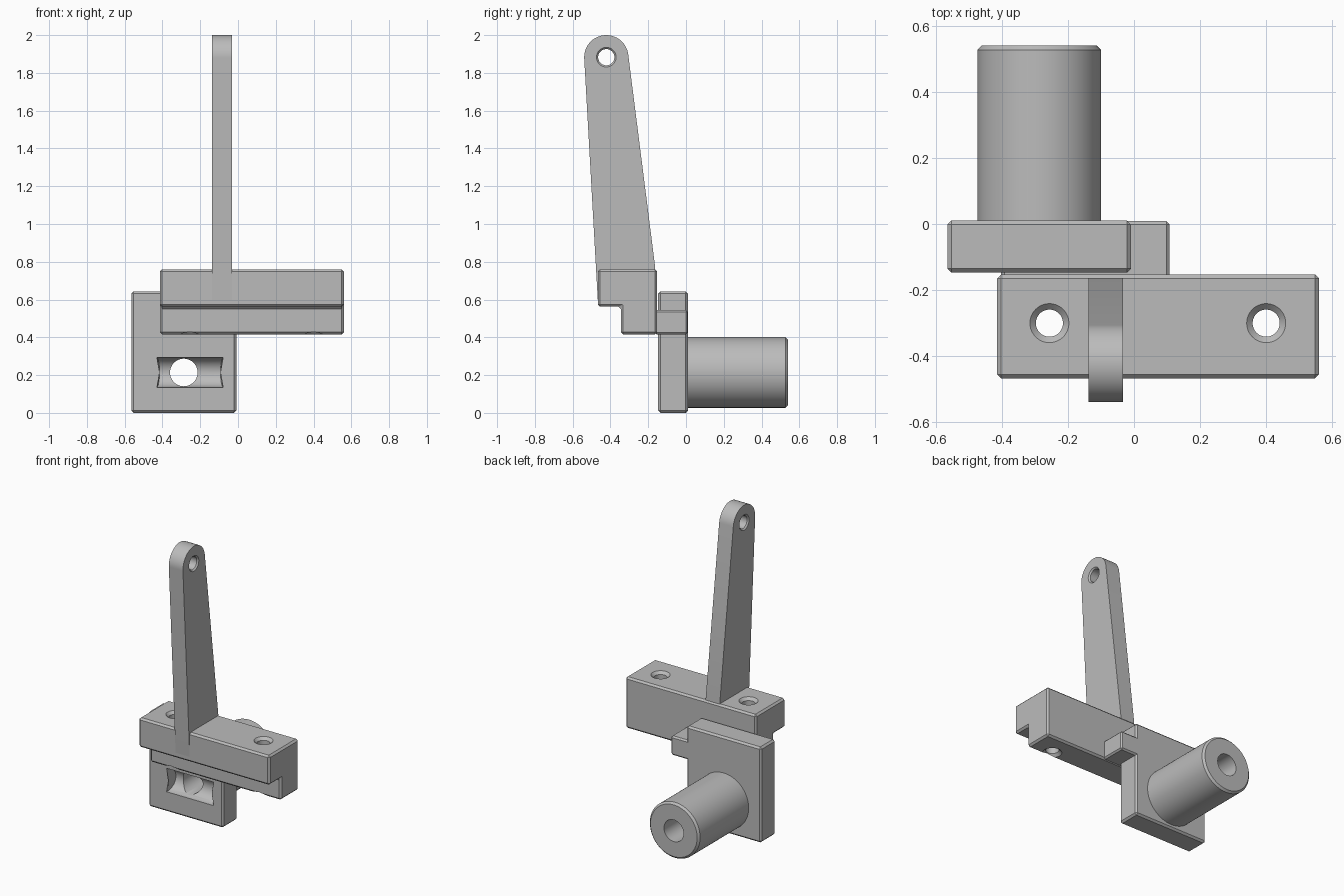
import bpy, bmesh, math
from mathutils import Matrix, Vector

cube = bpy.data.objects.get("Cube")
if cube:
    bpy.data.objects.remove(cube, do_unlink=True)

grey = bpy.data.materials.new("plain grey")
grey.use_nodes = True
grey.diffuse_color = (0.5, 0.5, 0.5, 1)
grey.node_tree.nodes["Principled BSDF"].inputs["Base Color"].default_value = (0.5, 0.5, 0.5, 1)


def make_object(name, bm):
    bmesh.ops.recalc_face_normals(bm, faces=bm.faces)
    mesh = bpy.data.meshes.new(name)
    bm.to_mesh(mesh)
    bm.free()
    mesh.materials.append(grey)
    obj = bpy.data.objects.new(name, mesh)
    bpy.context.collection.objects.link(obj)
    return obj


def extrude_x(name, outline, x0, x1):
    """Solid from a (y, z) outline, drawn out along x."""
    bm = bmesh.new()
    face = bm.faces.new([bm.verts.new((x0, y, z)) for y, z in outline])
    out = bmesh.ops.extrude_face_region(bm, geom=[face])
    moved = [v for v in out["geom"] if isinstance(v, bmesh.types.BMVert)]
    bmesh.ops.translate(bm, verts=moved, vec=(x1 - x0, 0, 0))
    return make_object(name, bm)


def box(name, x, y, z):
    return extrude_x(name, [(y[0], z[0]), (y[1], z[0]), (y[1], z[1]), (y[0], z[1])], *x)


def turned(name, profile, origin, axis, sides=64):
    """Solid turned from (radius, distance) pairs along an axis."""
    bm = bmesh.new()
    place = Matrix.Translation(origin) @ Vector(axis).to_track_quat('Z', 'Y').to_matrix().to_4x4()
    rings = []
    for r, h in profile:
        angles = [math.tau * i / sides for i in range(sides)]
        rings.append([bm.verts.new(place @ Vector((r * math.cos(a), r * math.sin(a), h)))
                      for a in angles])
    for low, high in zip(rings, rings[1:]):
        for i in range(sides):
            j = (i + 1) % sides
            bm.faces.new((low[i], low[j], high[j], high[i]))
    bm.faces.new(rings[0])
    bm.faces.new(rings[-1])
    return make_object(name, bm)


def apply(obj, mod):
    with bpy.context.temp_override(object=obj, active_object=obj):
        bpy.ops.object.modifier_apply(modifier=mod.name)


def chamfer(obj, width=0.012):
    mod = obj.modifiers.new("chamfer", 'BEVEL')
    mod.width = width
    mod.segments = 1
    apply(obj, mod)


def cut(obj, cutter):
    mod = obj.modifiers.new("cut", 'BOOLEAN')
    mod.operation = 'DIFFERENCE'
    mod.solver = 'EXACT'
    mod.object = cutter
    apply(obj, mod)
    bpy.data.objects.remove(cutter, do_unlink=True)


# Stepped clamp block with two countersunk screw holes
block = extrude_x("clamp_block", [(-0.345, 0.415), (-0.153, 0.415), (-0.153, 0.76),
                                  (-0.467, 0.76), (-0.467, 0.562), (-0.345, 0.562)], -0.414, 0.56)
chamfer(block)
for x in (-0.256, 0.4):
    cut(block, turned("screw_cutter", [(0.059, 0.4), (0.059, 0.415), (0.041, 0.433), (0.041, 0.742),
                                       (0.059, 0.76), (0.059, 0.78)], (x, -0.3, 0), (0, 0, 1)))

# Mounting plate and the tongue joining it to the block
plate = box("mounting_plate", (-0.565, -0.009), (-0.147, 0.01), (0, 0.643))
chamfer(plate)
tongue = box("joining_tongue", (-0.402, 0.108), (-0.165, 0.009), (0.416, 0.545))
chamfer(tongue, 0.01)

# Hollow boss behind the plate
cx, cz = -0.287, 0.214
boss = turned("rear_boss", [(0.187, 0), (0.187, 0.527), (0.174, 0.54)], (cx, 0, cz), (0, 1, 0), 96)
for part in (plate, boss):
    cut(part, turned("bore_cutter", [(0.073, -0.4), (0.073, 0.8)], (cx, 0, cz), (0, 1, 0)))

# Rounded channel across the plate front, with leaning ends
channel = turned("channel_cutter", [(0.079, -0.177), (0.079, 0.177)], (-0.254, -0.147, cz), (1, 0, 0))
for v in channel.data.vertices:
    v.co.x += math.copysign(0.2 * (v.co.y + 0.147), -0.254 - v.co.x)
cut(plate, channel)

# Tapered lever with a rounded, pierced tip
ty, tz, tr = -0.422, 1.883, 0.117
tip = [(ty + tr * math.cos(a), tz + tr * math.sin(a))
       for a in (math.radians(7 + (183 - 7) * i / 32) for i in range(33))]
lever = extrude_x("lever_arm", tip + [(-0.466, 0.58), (-0.16, 0.58), (-0.163, 0.77)], -0.138, -0.033)
cut(lever, turned("pin_cutter", [(0.052, -0.16), (0.052, -0.138), (0.043, -0.129), (0.043, -0.042),
                                 (0.052, -0.033), (0.052, 0)], (0, ty, tz), (1, 0, 0), 48))

# Smooth the round surfaces, keep the edges crisp
for obj in (block, plate, tongue, boss, lever):
    bpy.ops.object.select_all(action='DESELECT')
    obj.select_set(True)
    bpy.context.view_layer.objects.active = obj
    bpy.ops.object.shade_smooth_by_angle(angle=math.radians(30))
